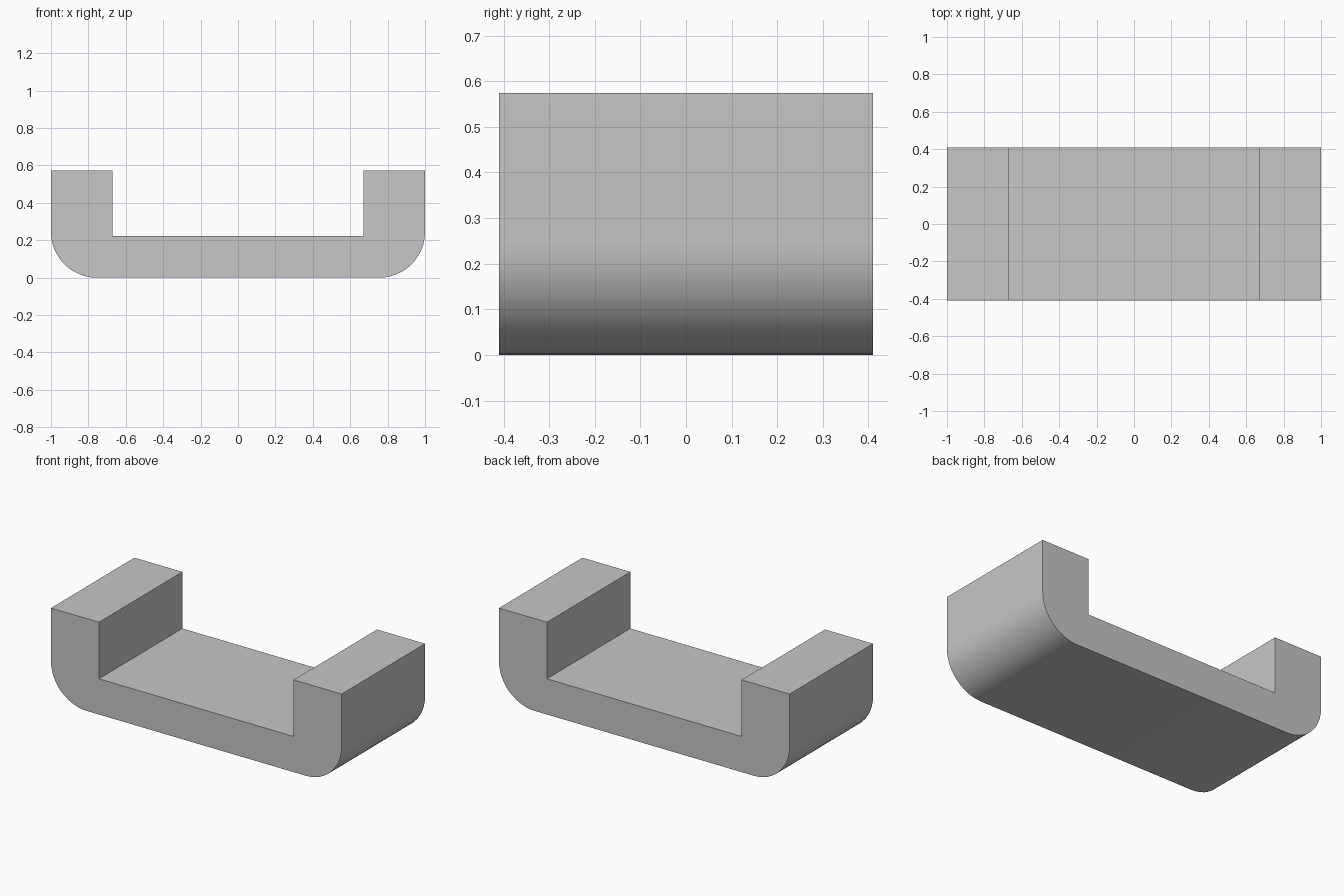
import bpy
import bmesh
import math

cube = bpy.data.objects.get("Cube")
if cube:
    bpy.data.objects.remove(cube, do_unlink=True)

# Overall sizes
HALF_W, HALF_D, HEIGHT = 1.0, 0.41, 0.574
INNER_X, FLOOR_Z = 0.67, 0.222
RADIUS, STEPS = 0.245, 12

grey = bpy.data.materials.new("light_grey")
grey.use_nodes = True
colour = (0.57, 0.57, 0.57, 1.0)
grey.diffuse_color = colour
grey.node_tree.nodes["Principled BSDF"].inputs["Base Color"].default_value = colour

# Right half of the channel profile: rounded lower corner, wall, inner floor
half = []
for i in range(STEPS + 1):
    a = math.pi / 2 * i / STEPS
    half.append((HALF_W - RADIUS + RADIUS * math.sin(a), RADIUS - RADIUS * math.cos(a)))
half += [(HALF_W, HEIGHT), (INNER_X, HEIGHT), (INNER_X, FLOOR_Z)]
profile = half + [(-x, z) for x, z in reversed(half)]

# Extrude the profile front to back
bm = bmesh.new()
front = bm.faces.new([bm.verts.new((x, -HALF_D, z)) for x, z in profile])
result = bmesh.ops.extrude_face_region(bm, geom=[front], use_keep_orig=True)
moved = [v for v in result["geom"] if isinstance(v, bmesh.types.BMVert)]
bmesh.ops.translate(bm, verts=moved, vec=(0, 2 * HALF_D, 0))
bmesh.ops.recalc_face_normals(bm, faces=bm.faces)
mesh = bpy.data.meshes.new("channel_bracket")
bm.to_mesh(mesh)
bm.free()
mesh.materials.append(grey)

bracket = bpy.data.objects.new("channel_bracket", mesh)
bpy.context.collection.objects.link(bracket)

# Smooth corners, crisp edges elsewhere
bpy.ops.object.select_all(action='DESELECT')
bracket.select_set(True)
bpy.context.view_layer.objects.active = bracket
bpy.ops.object.shade_smooth_by_angle(angle=math.radians(30))
